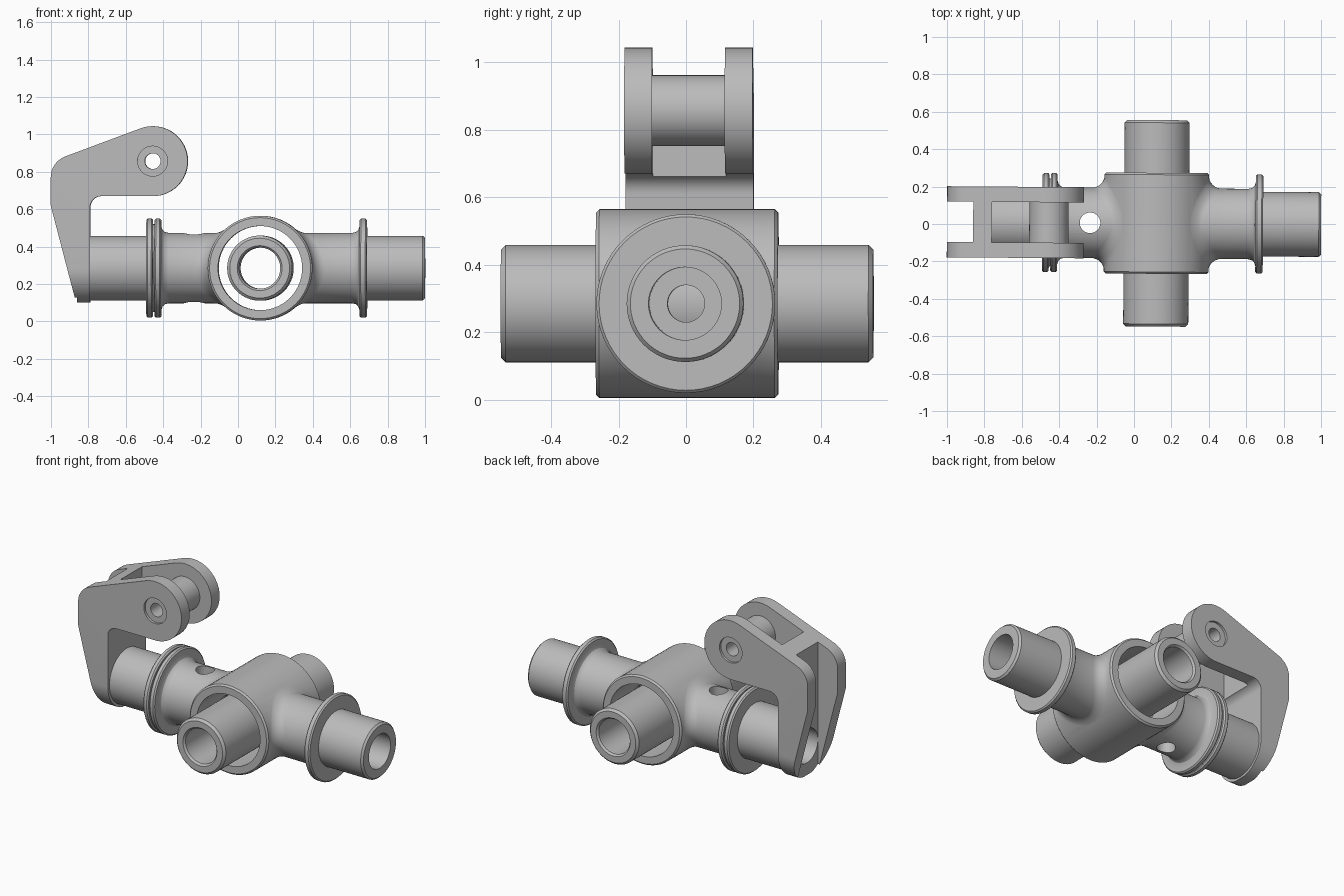
import bpy, bmesh
from math import sin, cos, pi, radians, sqrt
from mathutils import Matrix

cube = bpy.data.objects.get("Cube")
if cube:
    bpy.data.objects.remove(cube, do_unlink=True)

AXIS_Z, HUB_X, HUB_R, ARM_R = 0.285, 0.12, 0.28, 0.188
PIN_X, PIN_Z = -0.455, 0.857
SEG = 64

steel = bpy.data.materials.new("grey_steel")
steel.use_nodes = True
steel.diffuse_color = (0.5, 0.5, 0.5, 1)
steel.node_tree.nodes["Principled BSDF"].inputs["Base Color"].default_value = (0.5, 0.5, 0.5, 1)


def finish(name, bm):
    bmesh.ops.recalc_face_normals(bm, faces=bm.faces[:])
    mesh = bpy.data.meshes.new(name)
    bm.to_mesh(mesh)
    bm.free()
    mesh.materials.append(steel)
    obj = bpy.data.objects.new(name, mesh)
    bpy.context.collection.objects.link(obj)
    return obj


def loft(name, rings, closed=False):
    """Skin a list of point rings; cap the ends, or join last to first."""
    bm = bmesh.new()
    loops = [[bm.verts.new(p) for p in ring] for ring in rings]
    pairs = list(zip(loops, loops[1:]))
    if closed:
        pairs.append((loops[-1], loops[0]))
    else:
        bm.faces.new(loops[0])
        bm.faces.new(loops[-1])
    for a, b in pairs:
        for i in range(len(a)):
            j = (i + 1) % len(a)
            bm.faces.new((a[i], a[j], b[j], b[i]))
    return finish(name, bm)


ANGLES = [2 * pi * i / SEG for i in range(SEG)]


def y_lathe(name, profile, x, z, closed=False):
    """Revolve (y, radius) points about an axis along y."""
    return loft(name, [[(x + r * cos(a), y, z + r * sin(a)) for a in ANGLES]
                       for y, r in profile], closed)


def x_cylinder(name, x0, x1, r):
    return loft(name, [[(x, r * cos(a), AXIS_Z + r * sin(a)) for a in ANGLES]
                       for x in (x0, x1)])


def z_cylinder(name, x, r):
    return loft(name, [[(x + r * cos(a), r * sin(a), z) for a in ANGLES]
                       for z in (-0.1, 0.6)])


def box(name, x0, x1, half_y, z0, z1):
    return loft(name, [[(x0, y, z0), (x1, y, z0), (x1, y, z1), (x0, y, z1)]
                       for y in (-half_y, half_y)])


def combine(target, other, operation):
    """Apply a boolean and drop the helper."""
    mod = target.modifiers.new(operation, 'BOOLEAN')
    mod.object, mod.operation, mod.solver = other, operation, 'EXACT'
    bpy.context.view_layer.objects.active = target
    bpy.ops.object.modifier_apply(modifier=mod.name)
    bpy.data.objects.remove(other, do_unlink=True)


def arm(name, side, profile):
    """Arm along x with a fillet that follows the round hub."""
    rings = [[(HUB_X, 0.2 * cos(a), AXIS_Z + 0.2 * sin(a)) for a in ANGLES]]
    for step in range(9):
        turn = radians(90) * step / 8
        ring = []
        for a in ANGLES:
            g = 0.07 * (1 - 0.5 * sin(a) ** 2)
            r = ARM_R + g - g * sin(turn)
            d = sqrt(HUB_R ** 2 - (r * sin(a)) ** 2) + g - g * cos(turn) - 0.002
            ring.append((HUB_X + side * d, r * cos(a), AXIS_Z + r * sin(a)))
        rings.append(ring)
    for d, r in profile:
        rings.append([(HUB_X + side * d, r * cos(a), AXIS_Z + r * sin(a)) for a in ANGLES])
    return loft(name, rings)


def arc(cx, cz, r, start, end, n):
    return [(cx + r * cos(radians(start + (end - start) * i / n)),
             cz + r * sin(radians(start + (end - start) * i / n))) for i in range(n + 1)]


def disc(d0, d1, r, c=0.008):
    return [(d0, r - c), (d0 + c, r), (d1 - c, r), (d1, r - c)]


# Hub with two arms
body = y_lathe("cross_body", disc(-0.27, 0.27, HUB_R, 0.01), HUB_X, AXIS_Z)
neck = [(0.49, ARM_R), (0.51, 0.193), (0.523, 0.204), (0.53, 0.225)]
right_profile = neck + disc(0.53, 0.57, 0.265) + [(0.57, 0.173), (0.868, 0.173), (0.88, 0.162)]
left_profile = (neck + disc(0.53, 0.566, 0.265) + [(0.566, 0.235), (0.574, 0.235)]
                + disc(0.574, 0.61, 0.265) + [(0.61, 0.173), (0.95, 0.173)])
combine(body, arm("plain_arm", 1, right_profile), 'UNION')
combine(body, arm("grooved_arm", -1, left_profile), 'UNION')

# Bores through hub and arms, and the vertical oil hole
combine(body, y_lathe("hub_bore", [(-0.4, 0.225), (0.4, 0.225)], HUB_X, AXIS_Z), 'DIFFERENCE')
for x0, x1, r in ((0.6, 1.1, 0.108), (-1.1, -0.5, 0.108), (-0.55, 0.65, 0.055)):
    combine(body, x_cylinder("arm_bore", x0, x1, r), 'DIFFERENCE')
combine(body, z_cylinder("oil_hole", -0.235, 0.055), 'DIFFERENCE')

# Loose sleeve through the hub
sleeve = y_lathe("cross_sleeve", [(-0.552, 0.12), (-0.552, 0.16), (-0.538, 0.174),
                                  (0.538, 0.174), (0.552, 0.16), (0.552, 0.12),
                                  (0.54, 0.11), (-0.54, 0.11)], HUB_X, AXIS_Z, True)

# Forked lever: side outline, trimmed to a rounded foot
outline = ([(-0.79, 0.1), (-0.865, 0.1), (-0.875, 0.14), (-1, 0.62)]
           + arc(-0.88, 0.77, 0.12, 180, 110, 8)
           + arc(PIN_X, PIN_Z, 0.187, 110, -90, 36)
           + arc(-0.73, 0.61, 0.06, 90, 180, 8))
lever = loft("forked_lever", [[(x, y, z) for x, z in outline] for y in (-0.3, 0.3)])
foot = [(0.19, 1.2), (-0.19, 1.2)] + arc(0, AXIS_Z, 0.19, 180, 360, 32)
combine(lever, loft("foot_trim", [[(x, y, z) for y, z in foot] for x in (-1.2, 0)]), 'INTERSECT')
combine(lever, box("rear_pocket", -1.2, -0.86, 0.108, 0, 1.3), 'DIFFERENCE')
combine(lever, box("fork_gap", -0.76, 0, 0.108, 0, 1.3), 'DIFFERENCE')
combine(lever, x_cylinder("foot_bore", -1.2, -0.7, 0.108), 'DIFFERENCE')

# Pin between the fork cheeks, with recessed ends and a through hole
combine(lever, y_lathe("pin", [(-0.15, 0.105), (0.15, 0.105)], PIN_X, PIN_Z), 'UNION')
combine(lever, y_lathe("pin_hole", [(-0.4, 0.08), (-0.175, 0.08), (-0.175, 0.042),
                                    (0.175, 0.042), (0.175, 0.08), (0.4, 0.08)],
                       PIN_X, PIN_Z), 'DIFFERENCE')

# Slight yaw of the whole assembly, then smooth shading with crisp edges
pivot = Matrix.Translation((0.6, 0, 0))
yaw = pivot @ Matrix.Rotation(-0.0075, 4, 'Z') @ pivot.inverted()
for obj in (body, sleeve, lever):
    obj.data.transform(yaw)
    bpy.ops.object.select_all(action='DESELECT')
    obj.select_set(True)
    bpy.context.view_layer.objects.active = obj
    bpy.ops.object.shade_smooth_by_angle(angle=radians(30))
